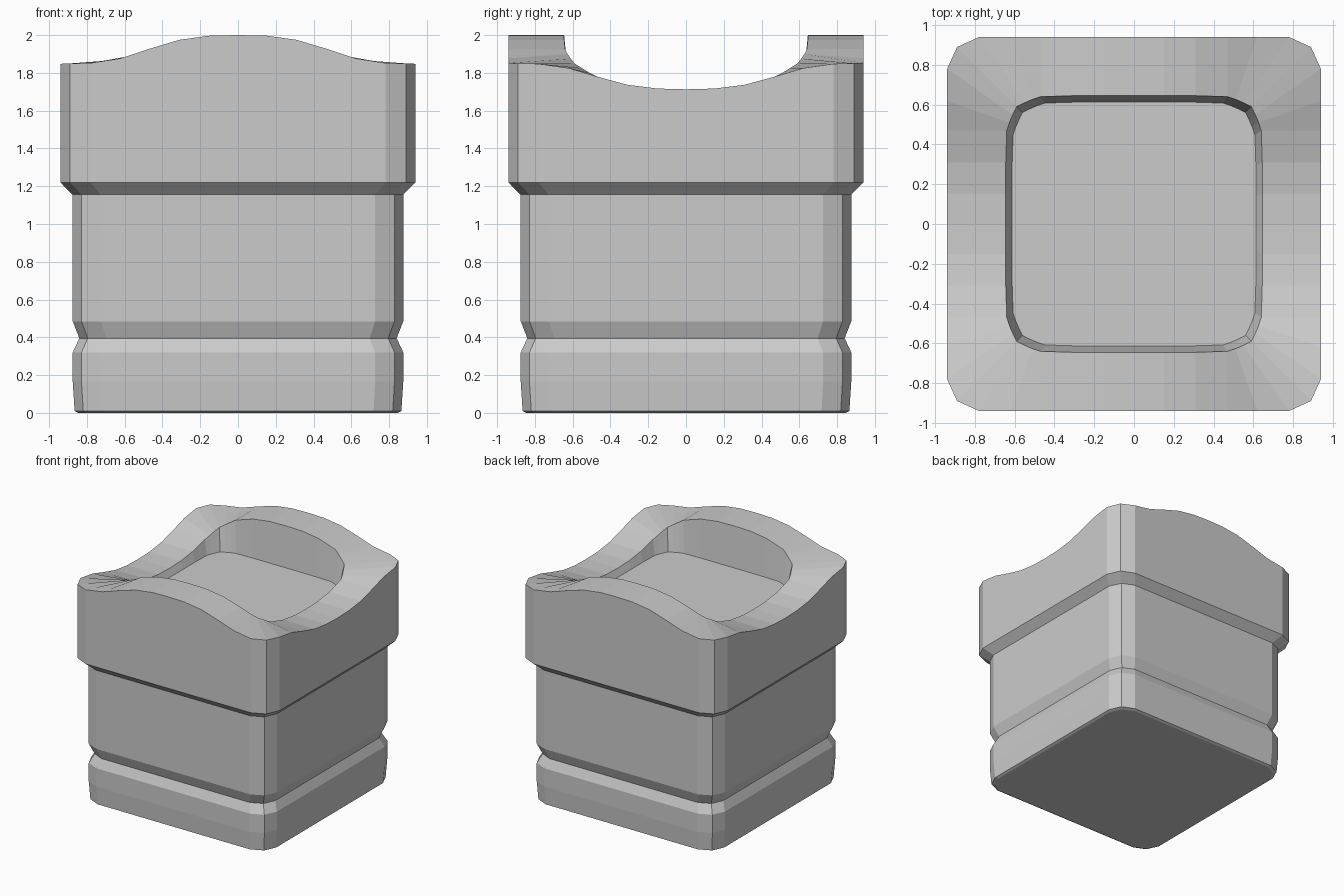
import bpy
import bmesh

cube = bpy.data.objects.get("Cube")
if cube:
    bpy.data.objects.remove(cube, do_unlink=True)

# One plain grey finish
grey = bpy.data.materials.new("plain grey")
grey.use_nodes = True
grey.diffuse_color = (0.6, 0.6, 0.6, 1)
grey.node_tree.nodes["Principled BSDF"].inputs["Base Color"].default_value = (0.6, 0.6, 0.6, 1)

# Half of one side, centre to corner: (along, outward)
OUTER = [(0, .94), (.15, .94), (.31, .94), (.47, .94), (.62, .94), (.78, .94), (.89, .89)]
INNER = [(0, .645), (.15, .645), (.31, .645), (.47, .64), (.51, .627), (.55, .61), (.59, .59)]
# Rim heights from centre to corner
CREST = [2.0, 1.997, 1.975, 1.927, 1.877, 1.852, 1.85]
DIP = [1.713, 1.717, 1.737, 1.78, 1.825, 1.848, 1.85]
CREST_IN = [2.0, 1.997, 1.975, 1.925, 1.9, 1.875, 1.85]
DIP_IN = [1.713, 1.717, 1.737, 1.78, 1.8, 1.825, 1.85]


def ring(bm, half, front, side, scale=1):
    """Four mirrored sides; front/back use one height list, left/right the other."""
    verts = []
    for k in range(4):
        heights = side if k % 2 else front
        for i in range(-5, 7):
            a, d = half[abs(i)]
            x, y = (a if i >= 0 else -a) * scale, -d * scale
            for _ in range(k):
                x, y = -y, x
            verts.append(bm.verts.new((x, y, heights[abs(i)])))
    return verts


def flat_ring(bm, half, scale, z):
    return ring(bm, half, [z] * 7, [z] * 7, scale)


def bridge(bm, a, b):
    n = len(a)
    for i in range(n):
        j = (i + 1) % n
        bm.faces.new((a[i], a[j], b[j], b[i]))


bm = bmesh.new()

# Base, groove, waist and flared collar: (half width, height)
profile = [(.845, 0), (.865, .01), (.875, .165), (.875, .32), (.84, .395),
           (.875, .485), (.875, 1.155), (.94, 1.22)]
rings = [flat_ring(bm, OUTER, w / .94, z) for w, z in profile]

# Wavy rim and shallow recess
rings.append(ring(bm, OUTER, CREST, DIP))
rings.append(ring(bm, INNER, CREST_IN, DIP_IN))
rings.append(flat_ring(bm, INNER, .95, 1.66))

for lower, upper in zip(rings, rings[1:]):
    bridge(bm, lower, upper)
bm.faces.new(rings[0][::-1])
bm.faces.new(rings[-1])
bmesh.ops.recalc_face_normals(bm, faces=bm.faces)

mesh = bpy.data.meshes.new("scooped_block")
bm.to_mesh(mesh)
bm.free()
mesh.materials.append(grey)
block = bpy.data.objects.new("scooped_block", mesh)
bpy.context.collection.objects.link(block)
